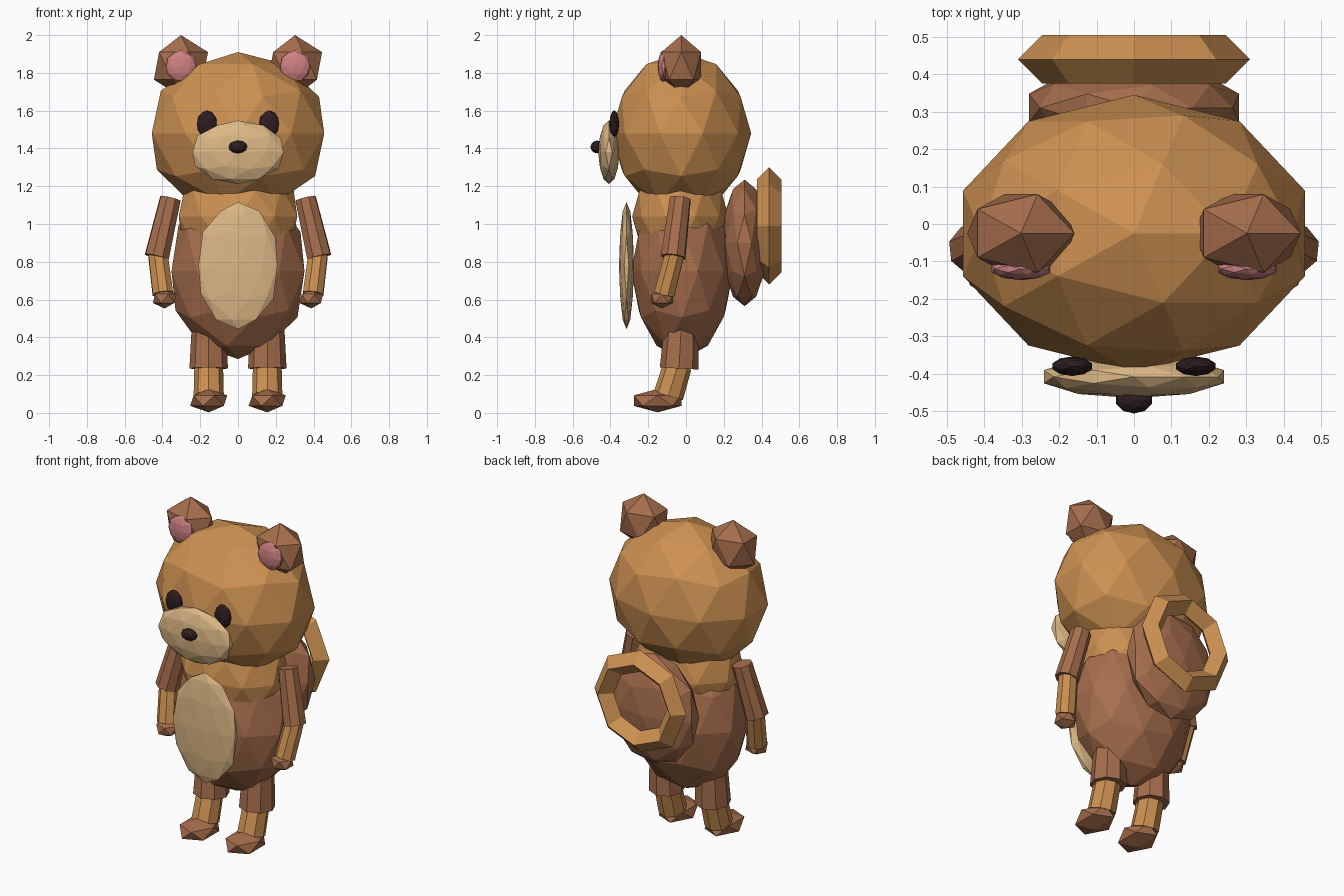
import bpy
from mathutils import Vector

if "Cube" in bpy.data.objects:
    bpy.data.objects.remove(bpy.data.objects["Cube"])


def material(name, rgb):
    m = bpy.data.materials.new(name)
    m.diffuse_color = (*rgb, 1)
    m.use_nodes = True
    m.node_tree.nodes["Principled BSDF"].inputs["Base Color"].default_value = m.diffuse_color
    return m


ORANGE = material("orange_fur", (0.61, 0.283, 0.084))
BROWN = material("brown_fur", (0.381, 0.155, 0.073))
CREAM = material("cream_fur", (0.72, 0.479, 0.235))
PINK = material("ear_pink", (0.61, 0.216, 0.223))
DARK = material("dark", (0.026, 0.0116, 0.0144))


def finish(name, mat):
    ob = bpy.context.object
    ob.name = name
    ob.data.materials.append(mat)
    return ob


def ball(name, mat, centre, radii, detail=2):
    """Faceted ellipsoid."""
    bpy.ops.mesh.primitive_ico_sphere_add(subdivisions=detail, radius=1, location=centre)
    ob = finish(name, mat)
    ob.scale = radii
    return ob


def limb(name, mat, top, bottom, r_top, r_bottom):
    """Eight-sided tapered tube between two points."""
    a, b = Vector(bottom), Vector(top)
    d = b - a
    bpy.ops.mesh.primitive_cone_add(vertices=8, radius1=r_bottom, radius2=r_top,
                                    depth=d.length, location=(a + b) / 2)
    ob = finish(name, mat)
    ob.rotation_euler = d.to_track_quat('Z', 'Y').to_euler()
    return ob


# Head and torso
ball("head", ORANGE, (0, -0.025, 1.48), (0.48, 0.37, 0.43))
ball("chest", ORANGE, (0, -0.03, 1.04), (0.33, 0.255, 0.30))
ball("lower_body", BROWN, (0, -0.02, 0.75), (0.37, 0.27, 0.465))
ball("belly_patch", CREAM, (0, -0.315, 0.78), (0.22, 0.04, 0.337))

# Face
ball("muzzle", CREAM, (0, -0.408, 1.38), (0.253, 0.057, 0.168))
ball("nose", DARK, (0, -0.47, 1.408), (0.05, 0.036, 0.034))

# Paired parts
for side, s in (("left", -1), ("right", 1)):
    ball(side + "_eye", DARK, (s * 0.165, -0.38, 1.53), (0.055, 0.026, 0.072))
    ball(side + "_ear", BROWN, (s * 0.302, -0.025, 1.837), (0.16, 0.123, 0.163), 1)
    ball(side + "_inner_ear", PINK, (s * 0.302, -0.12, 1.835), (0.082, 0.03, 0.085))

    limb(side + "_upper_arm", BROWN, (s * 0.358, -0.03, 1.135),
         (s * 0.43, -0.068, 0.825), 0.058, 0.068)
    limb(side + "_forearm", ORANGE, (s * 0.424, -0.06, 0.84),
         (s * 0.398, -0.115, 0.63), 0.055, 0.058)
    ball(side + "_hand", BROWN, (s * 0.388, -0.127, 0.605), (0.07, 0.068, 0.052), 1)

    limb(side + "_thigh", BROWN, (s * 0.155, -0.025, 0.46),
         (s * 0.155, -0.037, 0.235), 0.09, 0.102)
    limb(side + "_shin", ORANGE, (s * 0.155, -0.045, 0.25),
         (s * 0.155, -0.093, 0.09), 0.076, 0.08)
    ball(side + "_foot", BROWN, (s * 0.155, -0.15, 0.065), (0.11, 0.148, 0.062), 1)

# Tail with a diamond-section ring around its tip
ball("tail", BROWN, (0, 0.31, 0.90), (0.295, 0.122, 0.335))
bpy.ops.mesh.primitive_torus_add(major_segments=8, minor_segments=4, major_radius=0.245,
                                 minor_radius=0.065, location=(0, 0.44, 0.99),
                                 rotation=(1.5708, 0, 0))
finish("tail_ring", ORANGE)
